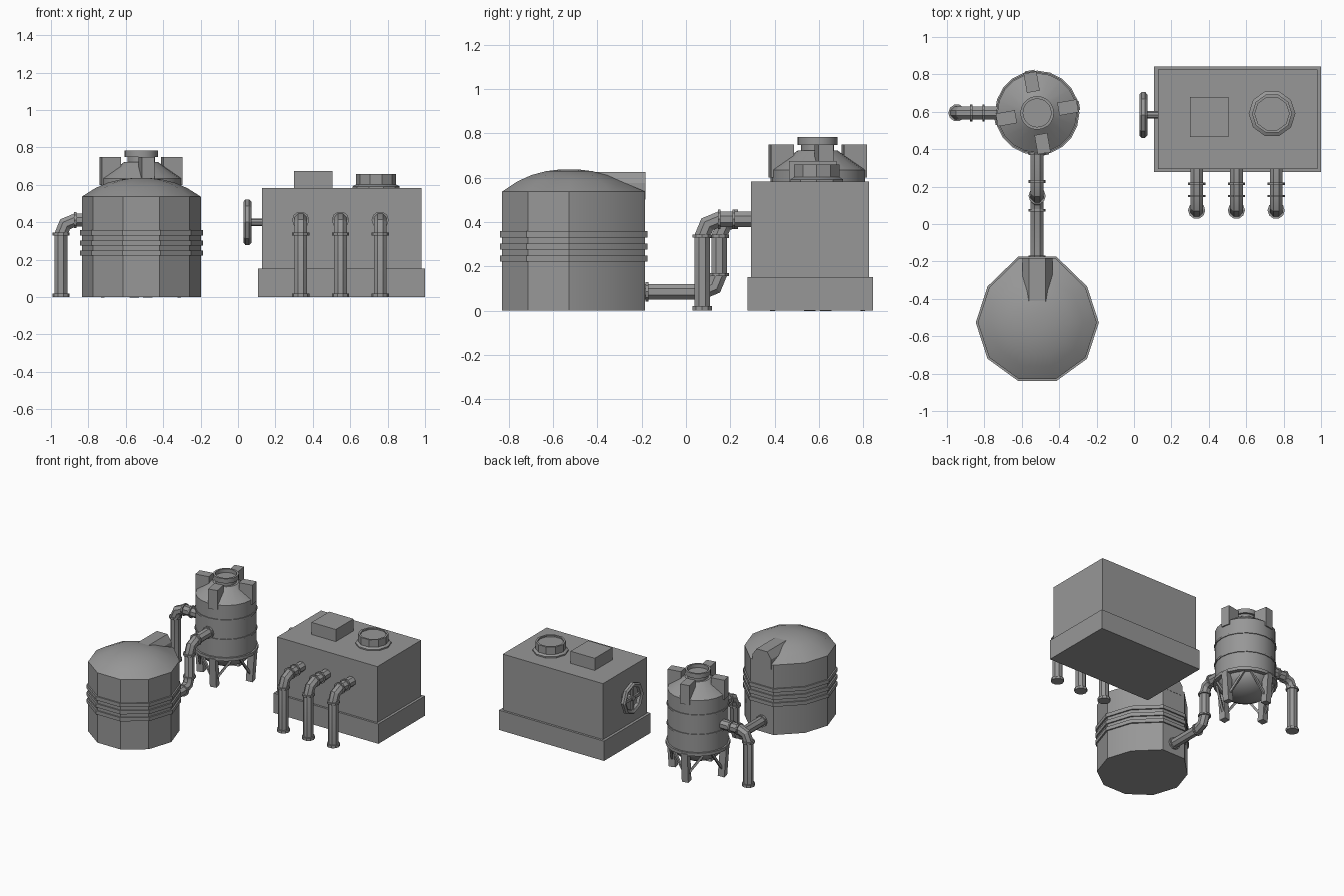
import bpy, bmesh, math
from mathutils import Matrix, Vector

if "Cube" in bpy.data.objects:
    bpy.data.objects.remove(bpy.data.objects["Cube"], do_unlink=True)

grey = bpy.data.materials.new("plain grey")
grey.use_nodes = True
grey.diffuse_color = (0.31, 0.31, 0.31, 1)
grey.node_tree.nodes["Principled BSDF"].inputs["Base Color"].default_value = grey.diffuse_color


def finish(name, bm):
    """Turn a bmesh into a shaded object with the shared material."""
    bmesh.ops.remove_doubles(bm, verts=bm.verts, dist=1e-5)
    bmesh.ops.recalc_face_normals(bm, faces=bm.faces)
    mesh = bpy.data.meshes.new(name)
    bm.to_mesh(mesh)
    bm.free()
    mesh.materials.append(grey)
    ob = bpy.data.objects.new(name, mesh)
    bpy.context.collection.objects.link(ob)
    bpy.ops.object.select_all(action='DESELECT')
    ob.select_set(True)
    bpy.context.view_layer.objects.active = ob
    bpy.ops.object.shade_smooth_by_angle(angle=math.radians(30))
    return ob


def lathe(bm, profile, sides, matrix=Matrix()):
    """Spin (radius, height) points round the z axis, then place them."""
    rings = []
    for r, z in profile:
        rings.append([bm.verts.new(matrix @ Vector((r * math.cos(a), r * math.sin(a), z)))
                      for a in (math.tau * i / sides for i in range(sides))])
    for low, high in zip(rings, rings[1:]):
        for i in range(sides):
            j = (i + 1) % sides
            bm.faces.new((low[i], low[j], high[j], high[i]))
    for ring, (r, z) in ((rings[0], profile[0]), (rings[-1], profile[-1])):
        if r > 0.001:
            bm.faces.new(ring)


def box(bm, lo, hi, matrix=Matrix()):
    lo, hi = Vector(lo), Vector(hi)
    size = hi - lo
    place = matrix @ Matrix.Translation((lo + hi) / 2) @ Matrix.Diagonal((*size, 1))
    bmesh.ops.create_cube(bm, size=1, matrix=place)


def strut(bm, a, b, width, depth):
    """Square bar between two points."""
    a, b = Vector(a), Vector(b)
    turn = (b - a).to_track_quat('Z', 'Y').to_matrix().to_4x4()
    box(bm, (-width / 2, -depth / 2, 0), (width / 2, depth / 2, (b - a).length),
        Matrix.Translation(a) @ turn)


def pipe(name, corners, collars, bend=0.077, radius=0.037):
    """Faceted pipe with bevelled bends; collars are (point, axis, thickness)."""
    corners = [Vector(c) for c in corners]
    path = [corners[0]]
    for prev, here, after in zip(corners, corners[1:], corners[2:]):
        u, v = (prev - here).normalized(), (after - here).normalized()
        centre = here + (u + v) * bend
        path += [here + u * bend, centre - (u + v).normalized() * bend, here + v * bend]
    path.append(corners[-1])
    side = (corners[1] - corners[0]).cross(corners[2] - corners[1]).normalized()
    bm = bmesh.new()
    rings, n = [], 8
    for i, p in enumerate(path):
        a = (p - path[i - 1]).normalized() if i else None
        b = (path[i + 1] - p).normalized() if i + 1 < len(path) else None
        t = ((a or b) + (b or a)).normalized()
        stretch = 1 / t.dot(a or b)
        out = t.cross(side) * stretch
        rings.append([bm.verts.new(p + radius * (side * math.cos(w) + out * math.sin(w)))
                      for w in (math.tau * (k + 0.5) / n for k in range(n))])
    for low, high in zip(rings, rings[1:]):
        for k in range(n):
            bm.faces.new((low[k], low[k - 1], high[k - 1], high[k]))
    bm.faces.new(rings[0])
    bm.faces.new(rings[-1])
    for point, axis, thick in collars:
        turn = Vector(axis).to_track_quat('Z', 'Y').to_matrix().to_4x4()
        lathe(bm, [(0.046, -thick / 2), (0.046, thick / 2)], 10, Matrix.Translation(point) @ turn)
    return finish(name, bm)


# Pump house: plinth, body and roof hatch
for name, lo, hi in (("pump_house_plinth", (0.107, 0.277, 0), (1.0, 0.843, 0.152)),
                     ("pump_house_body", (0.128, 0.293, 0.1), (0.98, 0.826, 0.582)),
                     ("roof_hatch", (0.3, 0.465, 0.57), (0.506, 0.68, 0.675))):
    bm = bmesh.new()
    box(bm, lo, hi)
    finish(name, bm)

# Round roof vent
bm = bmesh.new()
lathe(bm, [(0.125, 0.57), (0.125, 0.592), (0.107, 0.602), (0.107, 0.658), (0.092, 0.658),
           (0.092, 0.648), (0, 0.648)], 10, Matrix.Translation((0.738, 0.59, 0)))
finish("roof_vent", bm)

# Valve wheel on its axle
hub = Matrix.Translation((0.05, 0.583, 0.4)) @ Matrix.Rotation(math.pi / 2, 4, 'Y')
bm = bmesh.new()
rim = [(0.122, -0.01), (0.122, 0.01), (0.11, 0.021), (0.09, 0.012),
       (0.09, -0.012), (0.11, -0.021), (0.122, -0.01)]
lathe(bm, rim, 8, hub)
bmesh.ops.delete(bm, geom=[f for f in bm.faces if len(f.verts) == 8], context='FACES_ONLY')
for k in range(2):
    box(bm, (-0.1, -0.011, -0.008), (0.1, 0.011, 0.008), hub @ Matrix.Rotation(k * math.pi / 2, 4, 'Z'))
lathe(bm, [(0.02, -0.015), (0.02, 0.09)], 8, hub)
finish("valve_wheel", bm)

# Outlet pipes: three on the pump house, one on the tower
TOP = 0.412


def outlet(name, foot, direction, reach):
    foot, d = Vector(foot), Vector(direction)
    up = Vector((0, 0, TOP))
    pipe(name, [foot, foot + up, foot + up + d * reach],
         [(foot + Vector((0, 0, 0.01)), (0, 0, 1), 0.02),
          (foot + Vector((0, 0, 0.337)), (0, 0, 1), 0.014),
          (foot + up + d * 0.077, d, 0.012),
          (foot + up + d * 0.142, d, 0.012)])


for i in range(3):
    outlet(f"pump_outlet_pipe_{i + 1}", (0.335 + 0.2125 * i, 0.073, 0), (0, 1, 0), 0.24)
outlet("tower_outlet_pipe", (-0.947, 0.594, 0), (1, 0, 0), 0.26)

# Pipe joining the tower to the storage tank
X = -0.518
pipe("connecting_pipe", [(X, 0.42, TOP), (X, 0.15, TOP), (X, 0.15, 0.085), (X, -0.22, 0.085)],
     [((X, 0.227, TOP), (0, 1, 0), 0.014), ((X, 0.15, 0.335), (0, 0, 1), 0.014),
      ((X, 0.15, 0.162), (0, 0, 1), 0.014), ((X, 0.073, 0.085), (0, 1, 0), 0.014),
      ((X, 0.375, TOP), (0, 1, 0), 0.014), ((X, -0.176, 0.085), (0, 1, 0), 0.014)])

# Ten-sided storage tank with a shallow dome; its back wall is drawn out for the inlet
TANK = Matrix.Translation((-0.517, -0.527, 0))


def tank_part(name, *profiles):
    bm = bmesh.new()
    for profile in profiles:
        lathe(bm, profile, 10)
    for v in bm.verts:
        if v.co.y > 0.29:
            v.co.y += 0.04
    bm.transform(TANK)
    finish(name, bm)


tank_part("storage_tank", [(0.318, 0), (0.318, 0.537), (0.245, 0.583), (0.18, 0.611),
                           (0.11, 0.629), (0.05, 0.636), (0, 0.637)])
tank_part("storage_tank_bands", *[[(0.329, z), (0.329, z + 0.028)] for z in (0.221, 0.275, 0.33)])

# Bevelled housing on the back of the dome
bm = bmesh.new()
outline = [(-0.08, 0.5), (0.08, 0.5), (0.08, 0.575), (0.045, 0.626), (-0.045, 0.626), (-0.08, 0.575)]
face = bm.faces.new([bm.verts.new((x, 0.1, z)) for x, z in outline])
extruded = bmesh.ops.extrude_face_region(bm, geom=[face])["geom"]
bmesh.ops.translate(bm, vec=(0, 0.244, 0), verts=[g for g in extruded if isinstance(g, bmesh.types.BMVert)])
bm.transform(TANK)
finish("dome_housing", bm)

# Tower vessel: rounded belly, wall, cone and open collar
TOWER = Matrix.Translation((X, 0.594, 0))
SIDES = 20
belly = [(0.2 * math.sin(a), 0.235 - 0.135 * math.cos(a))
         for a in (math.pi / 2 * k / 6 for k in range(7))]
bm = bmesh.new()
lathe(bm, belly + [(0.213, 0.235), (0.213, 0.635), (0.09, 0.722), (0.074, 0.722), (0.074, 0.748),
                   (0.09, 0.748), (0.09, 0.783), (0.075, 0.783), (0.075, 0.755), (0, 0.755)], SIDES, TOWER)
finish("tower_vessel", bm)
bm = bmesh.new()
for z in (0.362, 0.512):
    lathe(bm, [(0.219, z), (0.219, z + 0.014)], SIDES, TOWER)
lathe(bm, [(0.226, 0.212), (0.226, 0.236)], SIDES, TOWER)
finish("tower_bands", bm)

# Four lifting lugs on the cone and four braced legs below
lugs, legs = bmesh.new(), bmesh.new()
for k in range(4):
    spin = TOWER @ Matrix.Rotation(math.radians(10 + 90 * k), 4, 'Z')
    box(lugs, (0.115, -0.035, 0.6), (0.219, 0.035, 0.75), spin)
    strut(legs, spin @ Vector((0.188, 0, 0)), spin @ Vector((0.205, 0, 0.225)), 0.05, 0.05)
    for s in (-1, 1):
        a = math.radians(38 * s)
        strut(legs, spin @ Vector((0.19, 0.015 * s, 0.06)),
              spin @ Vector((0.2 * math.cos(a), 0.2 * math.sin(a), 0.22)), 0.016, 0.016)
finish("lifting_lugs", lugs)
finish("tower_legs", legs)
